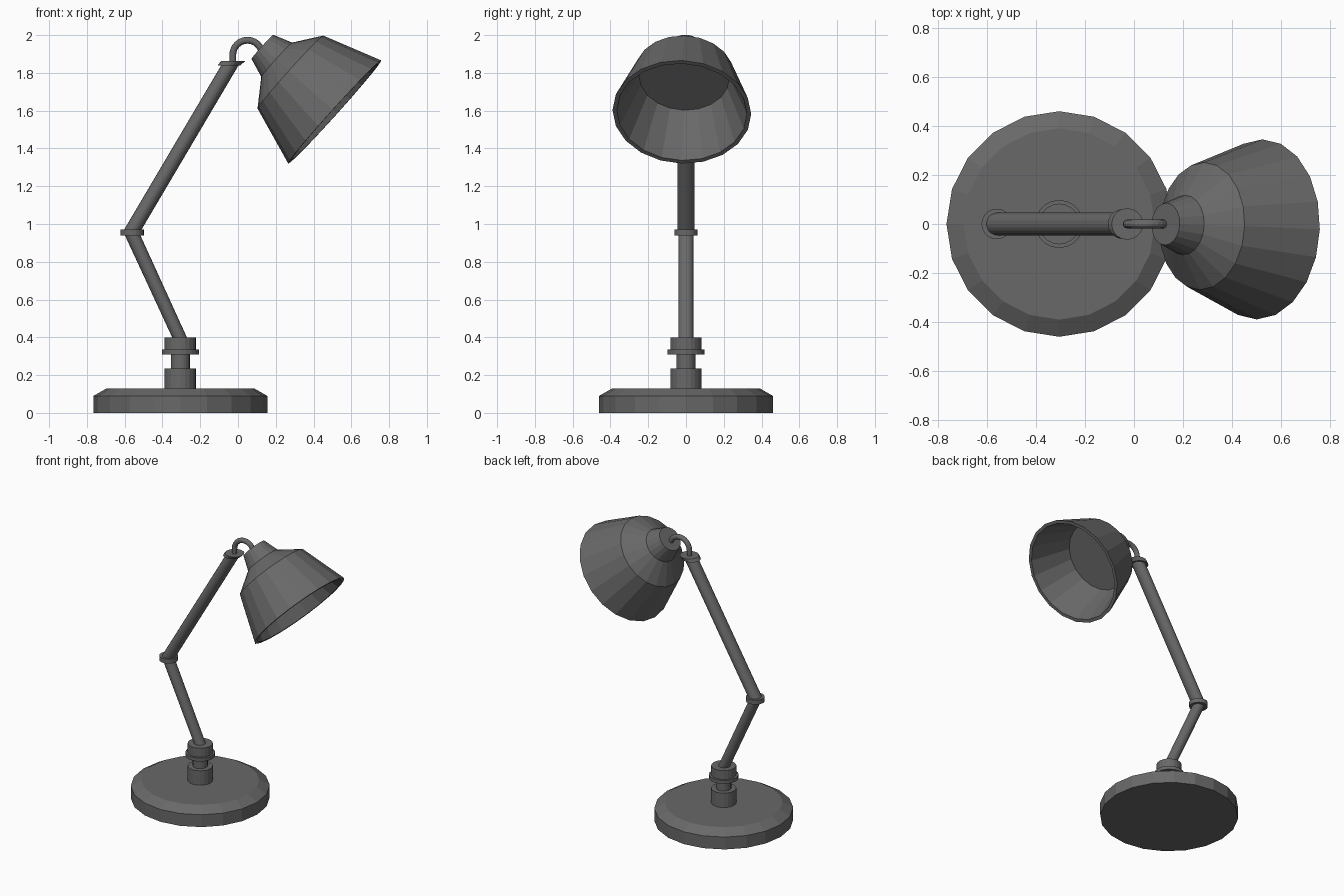
import bpy, bmesh
from math import sin, cos, pi
from mathutils import Vector

cube = bpy.data.objects.get("Cube")
if cube:
    bpy.data.objects.remove(cube, do_unlink=True)

GREY = (0.14, 0.14, 0.14, 1)
grey = bpy.data.materials.new("dark_grey")
grey.use_nodes = True
grey.diffuse_color = GREY
grey.node_tree.nodes["Principled BSDF"].inputs["Base Color"].default_value = GREY

UP = Vector((0, 0, 1))
SIDES = 20


def loft(name, rings, sides=SIDES):
    """Skin a row of (centre, axis, radius) circles and cap both ends."""
    bm = bmesh.new()
    loops = []
    for centre, axis, radius in rings:
        axis = Vector(axis).normalized()
        y = Vector((0, 1, 0))
        u = (y - axis * y.dot(axis)).normalized()
        v = u.cross(axis)
        loops.append([bm.verts.new(Vector(centre) + radius * (u * cos(a) + v * sin(a)))
                      for a in (2 * pi * i / sides for i in range(sides))])
    for a, b in zip(loops, loops[1:]):
        for i in range(sides):
            j = (i + 1) % sides
            bm.faces.new((a[i], a[j], b[j], b[i]))
    bm.faces.new(loops[0])
    bm.faces.new(loops[-1])
    bmesh.ops.recalc_face_normals(bm, faces=bm.faces)
    mesh = bpy.data.meshes.new(name)
    bm.to_mesh(mesh)
    bm.free()
    mesh.materials.append(grey)
    obj = bpy.data.objects.new(name, mesh)
    bpy.context.collection.objects.link(obj)
    return obj


def upright(name, points):
    """Loft level circles given as (x, z, radius)."""
    return loft(name, [((x, 0, z), UP, r) for x, z, r in points])


# Base and stem
BASE_X, ELBOW_X = -0.305, -0.56
upright("base", [(BASE_X, z, r) for z, r in ((0, 0.46), (0.09, 0.46), (0.13, 0.39))])
upright("stem", [(BASE_X, z, r) for z, r in (
    (0.13, 0.083), (0.235, 0.083), (0.235, 0.05), (0.31, 0.05), (0.31, 0.098),
    (0.335, 0.098), (0.335, 0.083), (0.40, 0.083))])

# Jointed arm
upright("lower_arm", [(BASE_X, 0.39, 0.039), (ELBOW_X, 0.945, 0.041)])
upright("elbow_ring", [(ELBOW_X, 0.94, 0.062), (ELBOW_X, 0.972, 0.062)])
upright("upper_arm", [(ELBOW_X, 0.965, 0.046), (-0.04, 1.845, 0.046)])
upright("arm_collar", [(-0.047, 1.84, 0.06), (-0.027, 1.862, 0.064)])

# Bent hook joining the arm to the shade
hook = [((-0.028, 0, 1.85), UP, 0.018)]
for i in range(13):
    a = pi * i / 12
    hook.append(((0.05 - 0.078 * cos(a), 0, 1.895 + 0.078 * sin(a)),
                 (sin(a), 0, cos(a)), 0.018))
loft("hook", hook, 12)

# Hollow shade, slightly turned: (distance along axis from neck, radius)
neck = Vector((0.129, 0, 1.938))
aim = Vector((0.3835, -0.022, -0.3455)).normalized()
shade = ((0, 0.086), (0.102, 0.122), (0.2, 0.26), (0.516, 0.3675),
         (0.516, 0.345), (0.235, 0.24))
loft("lamp_shade", [(neck + aim * d, aim, r) for d, r in shade])
